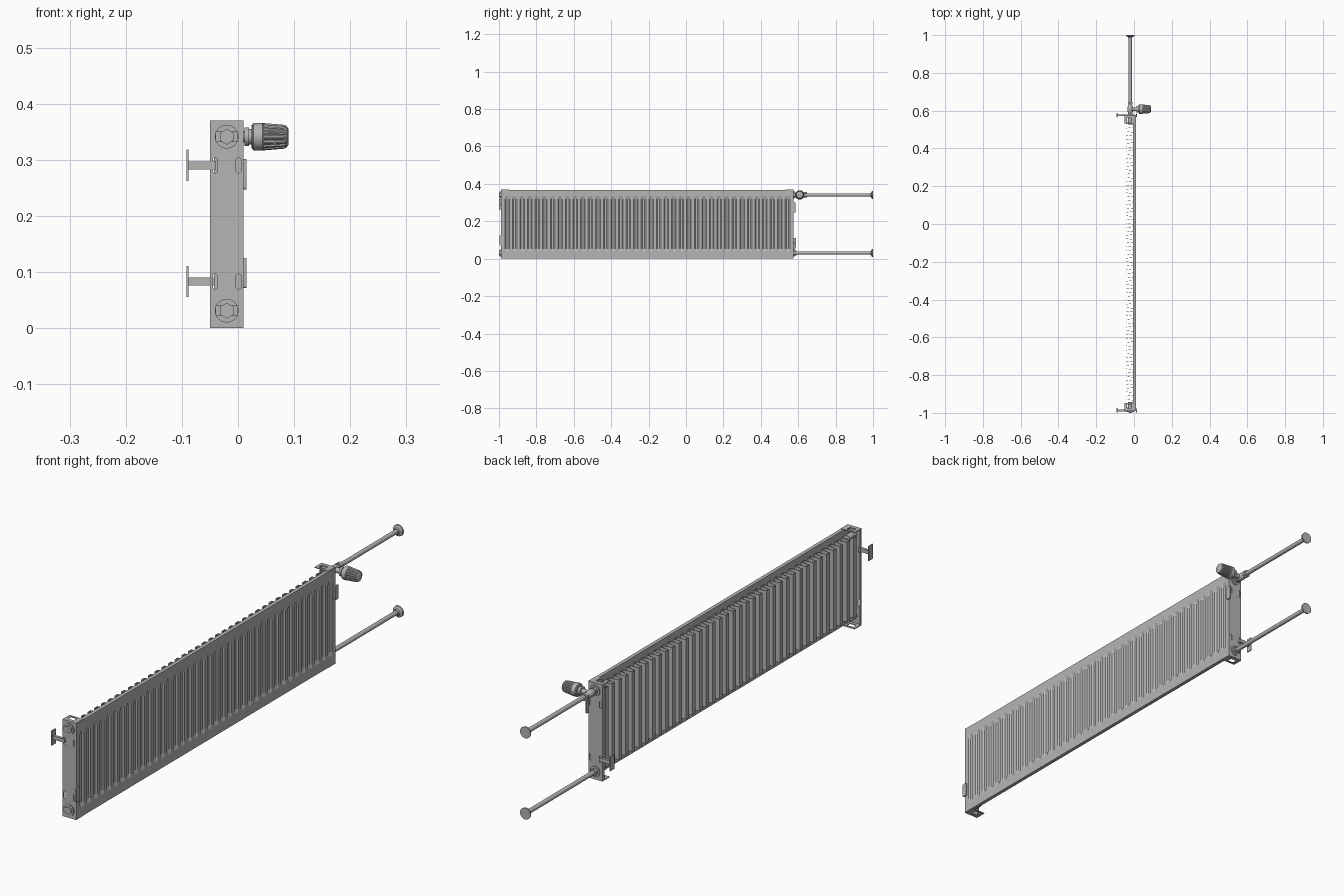
import bpy, bmesh, math
from mathutils import Vector, Matrix

if "Cube" in bpy.data.objects:
    bpy.data.objects.remove(bpy.data.objects["Cube"], do_unlink=True)

grey = bpy.data.materials.new("painted grey")
grey.use_nodes = True
COLOUR = (0.46, 0.46, 0.46, 1)
grey.diffuse_color = COLOUR
grey.node_tree.nodes["Principled BSDF"].inputs["Base Color"].default_value = COLOUR

Y0, Y1, H = -0.987, 0.573, 0.37      # radiator ends and height
XB, XF = -0.05, 0.01                 # rear and front faces
PX, LOW, HIGH = -0.02, 0.031, 0.341  # pipe axis


def finish(name, bm, smooth=False):
    bmesh.ops.recalc_face_normals(bm, faces=bm.faces[:])
    me = bpy.data.meshes.new(name)
    bm.to_mesh(me)
    bm.free()
    ob = bpy.data.objects.new(name, me)
    bpy.context.collection.objects.link(ob)
    me.materials.append(grey)
    if smooth:
        bpy.ops.object.select_all(action='DESELECT')
        ob.select_set(True)
        bpy.context.view_layer.objects.active = ob
        bpy.ops.object.shade_smooth_by_angle(angle=math.radians(35))
    return ob


def add_box(bm, x0, x1, y0, y1, z0, z1):
    mat = Matrix.Translation(((x0 + x1) / 2, (y0 + y1) / 2, (z0 + z1) / 2))
    mat = mat @ Matrix.Diagonal((x1 - x0, y1 - y0, z1 - z0, 1))
    return bmesh.ops.create_cube(bm, size=1, matrix=mat)["verts"]


def add_slot(bm, x, z, w, h, y0, y1):
    """Prism with rounded top and bottom, running along y."""
    r = w / 2
    rings = []
    for y in (y0, y1):
        ring = []
        for i in range(16):
            a = math.pi * (i % 8) / 7 + (math.pi if i >= 8 else 0)
            off = (h / 2 - r) * (1 if i < 8 else -1)
            ring.append(bm.verts.new((x + r * math.cos(a), y, z + off + r * math.sin(a))))
        bm.faces.new(ring)
        rings.append(ring)
    a, b = rings
    for i in range(16):
        j = (i + 1) % 16
        bm.faces.new((a[i], a[j], b[j], b[i]))


def lathe(name, profile, origin, axis, segs=24, rib=0.0, smooth=True):
    """Turn (distance, radius) points about the x or y axis; rib sinks every second pair of columns."""
    bm = bmesh.new()
    rings = []
    for d, r in profile:
        ring = []
        for i in range(segs):
            a = 2 * math.pi * (i + 0.5) / segs
            rr = r - (rib if i % 4 >= 2 else 0)
            u, v = rr * math.cos(a), rr * math.sin(a)
            p = Vector((d, u, v)) if axis == 'x' else Vector((u, d, v))
            ring.append(bm.verts.new(Vector(origin) + p))
        rings.append(ring)
    for a, b in zip(rings, rings[1:]):
        for i in range(segs):
            j = (i + 1) % segs
            bm.faces.new((a[i], a[j], b[j], b[i]))
    bm.faces.new(rings[0])
    bm.faces.new(rings[-1])
    return finish(name, bm, smooth)


# Water panel: two pressed sheets with vertical grooves, joined at the rim
FLUTES = 38
pitch = (Y1 - Y0 - 0.02) / FLUTES
ys = [(Y0, 0)]
for i in range(FLUTES):
    for f, g in ((0.2, 0), (0.36, 1), (0.64, 1), (0.8, 0)):
        ys.append((Y0 + 0.01 + (i + f) * pitch, g))
ys.append((Y1, 0))
zs = [(0.002, 0), (0.038, 0), (0.052, 1), (0.318, 1), (0.332, 0), (H - 0.002, 0)]
bm = bmesh.new()
for x, side in ((XF, 1), (-0.004, -1)):
    grid = [[bm.verts.new((x - side * 0.0055 * gy * gz, y, z)) for z, gz in zs] for y, gy in ys]
    for c0, c1 in zip(grid, grid[1:]):
        for k in range(len(zs) - 1):
            bm.faces.new((c0[k], c1[k], c1[k + 1], c0[k + 1]))
bmesh.ops.bridge_loops(bm, edges=[e for e in bm.edges if e.is_boundary])
finish("water_panel", bm)

# Convector: one folded sheet behind the panel
bm = bmesh.new()
path = []
for i in range(FLUTES):
    y = Y0 + 0.01 + i * pitch
    for f, x in ((0.08, -0.005), (0.2, -0.042), (0.62, -0.042), (0.74, -0.005)):
        path.append((x, y + f * pitch))
cols = [(bm.verts.new((x, y, 0.04)), bm.verts.new((x, y, 0.345))) for x, y in path]
for (a, b), (c, d) in zip(cols, cols[1:]):
    bm.faces.new((a, c, d, b))
fins = finish("convector_fins", bm)
mod = fins.modifiers.new("Sheet thickness", 'SOLIDIFY')
mod.thickness = 0.002
mod.offset = 0

# End covers: slotted plates with short top and bottom caps
for tag, ye, s in (("front", Y0, 1), ("rear", Y1, -1)):
    def span(a, b):
        return sorted((ye + s * a, ye + s * b))
    bm = bmesh.new()
    add_box(bm, XB, XF, *span(-0.003, 0.001), 0, H)
    plate = finish(tag + "_end_plate", bm)
    bm = bmesh.new()
    for z in (0.29, 0.083):
        add_slot(bm, 0.001, z, 0.009, 0.027, *span(-0.02, 0.02))
        add_slot(bm, -0.041, z, 0.008, 0.027, *span(-0.02, 0.02))
    cutter = finish("slot_cutter", bm)
    cutter.hide_render = True
    mod = plate.modifiers.new("Slots", 'BOOLEAN')
    mod.operation = 'DIFFERENCE'
    mod.solver = 'EXACT'
    mod.object = cutter
    bpy.ops.object.select_all(action='DESELECT')
    plate.select_set(True)
    bpy.context.view_layer.objects.active = plate
    bpy.ops.object.modifier_apply(modifier=mod.name)
    bpy.data.objects.remove(cutter, do_unlink=True)

    # Caps are frames with an opening, plus a narrow rear lip
    bm = bmesh.new()
    for z0, z1 in ((0, 0.003), (H - 0.003, H)):
        add_box(bm, XB, -0.038, *span(0, 0.04), z0, z1)
        add_box(bm, -0.012, XF - 0.001, *span(0, 0.04), z0, z1)
        add_box(bm, -0.038, -0.012, *span(0, 0.012), z0, z1)
        add_box(bm, -0.038, -0.012, *span(0.032, 0.04), z0, z1)
    add_box(bm, XB, XB + 0.002, *span(0, 0.008), 0, H)
    finish(tag + "_end_caps", bm)

    # Inner connection stubs
    for level, z in (("lower", LOW), ("upper", HIGH)):
        a, b = span(0, 0.045)
        lathe(f"{tag}_{level}_stub", [(a, 0.013), (b, 0.013)], (PX, 0, z), 'y')

# Blanking plugs on the front end
for level, z in (("lower", LOW), ("upper", HIGH)):
    lathe(level + "_plug_washer", [(-0.993, 0.021), (-0.989, 0.021)], (PX, 0, z), 'y', 32)
    bm = bmesh.new()
    add_box(bm, PX - 0.02, PX + 0.02, -0.996, -0.991, z - 0.009, z + 0.009)
    finish(level + "_plug_wings", bm)
    lathe(level + "_plug_hex", [(-0.999, 0.014), (-0.991, 0.014)], (PX, 0, z), 'y', 6, smooth=False)
    lathe(level + "_plug_pin", [(-1.0, 0.003), (-0.998, 0.003)], (PX, 0, z), 'y', 12)

# Supply pipes with nuts and wall rosettes
for level, z in (("lower", LOW), ("upper", HIGH)):
    lathe(level + "_pipe_washer", [(0.574, 0.02), (0.58, 0.02)], (PX, 0, z), 'y', 32)
    lathe(level + "_pipe_nut", [(0.578, 0.014), (0.59, 0.014)], (PX, 0, z), 'y', 6, smooth=False)
    lathe(level + "_pipe", [(0.58, 0.0085), (0.995, 0.0085)], (PX, 0, z), 'y')
    lathe(level + "_wall_rosette", [(0.984, 0.010), (0.990, 0.012), (0.994, 0.021), (1.0, 0.022)],
          (PX, 0, z), 'y', 32)

# Valve body and ribbed thermostatic knob
VY = 0.608
lathe("valve_body", [(0.588, 0.010), (0.594, 0.014), (0.622, 0.014), (0.628, 0.010), (0.634, 0.010)],
      (PX, 0, HIGH), 'y')
lathe("valve_nut", [(0.632, 0.015), (0.646, 0.015)], (PX, 0, HIGH), 'y', 6, smooth=False)
lathe("valve_neck", [(-0.02, 0.010), (0.012, 0.010), (0.012, 0.017), (0.020, 0.017), (0.020, 0.014),
                     (0.024, 0.014), (0.024, 0.021), (0.028, 0.021)], (0, VY, HIGH), 'x')
lathe("knob_collar", [(0.026, 0.022), (0.028, 0.025), (0.044, 0.025), (0.046, 0.023)],
      (0, VY, HIGH), 'x', 40)
lathe("knob_grip", [(0.044, 0.0245), (0.080, 0.0215), (0.086, 0.020)], (0, VY, HIGH), 'x', 64,
      rib=0.002, smooth=False)
lathe("knob_end", [(0.080, 0.0195), (0.087, 0.0185), (0.090, 0.014)], (0, VY, HIGH), 'x', 32)

# Wall brackets at the back and retaining clips on the panel face, at opposite corners
for tag, y, bz, cz in (("front", -0.987, 0.29, 0.098), ("rear", 0.576, 0.083, 0.274)):
    bm = bmesh.new()
    add_box(bm, -0.0915, -0.088, y - 0.012, y + 0.012, bz - 0.028, bz + 0.028)
    add_box(bm, -0.09, -0.039, y - 0.005, y + 0.005, bz - 0.007, bz + 0.007)
    finish(tag + "_wall_bracket", bm)
    bm = bmesh.new()
    verts = add_box(bm, XF, 0.0155, y - 0.010, y + 0.010, cz - 0.027, cz + 0.027)
    edges = [e for e in bm.edges if abs(e.verts[0].co.x - e.verts[1].co.x) > 0.004]
    bmesh.ops.bevel(bm, geom=edges, offset=0.004, segments=3, affect='EDGES', profile=0.5)
    finish(tag + "_panel_clip", bm)
